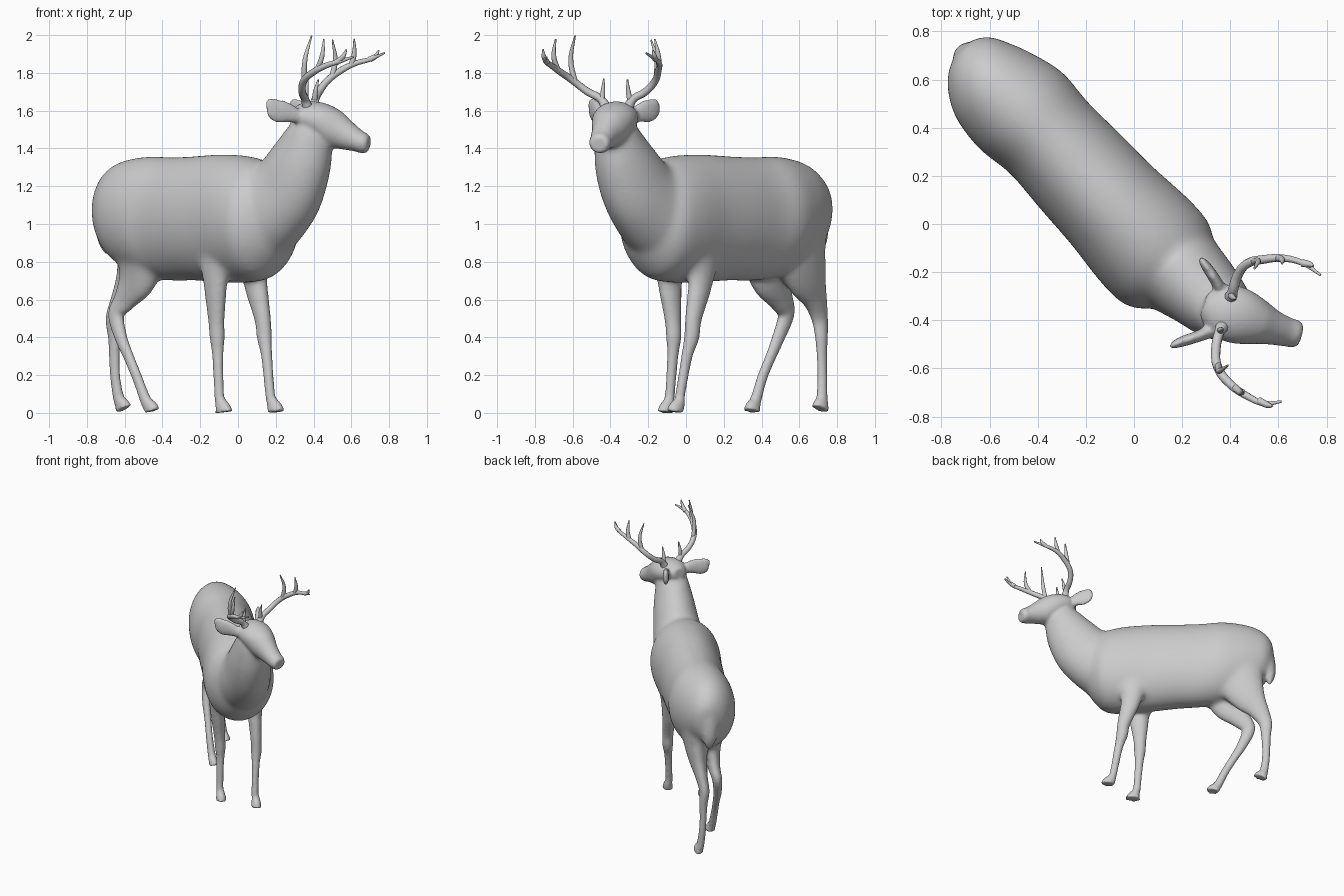
import bpy, bmesh, math
from mathutils import Vector

HEAD = Vector((0.68, -0.73, 0)).normalized()   # heading of the trunk
SIDE = Vector((0.73, 0.68, 0)).normalized()
UP = Vector((0, 0, 1))
ORIGIN = Vector((-0.02, 0, 0))
bm = bmesh.new()


def spline(rows, n=5):
    """Catmull-Rom through rows of numbers."""
    rows = [Vector(r) for r in rows]
    out = []
    for i in range(len(rows) - 1):
        p0, p1 = rows[max(i - 1, 0)], rows[i]
        p2, p3 = rows[i + 1], rows[min(i + 2, len(rows) - 1)]
        for k in range(n):
            t = k / n
            out.append(0.5 * (2 * p1 + (p2 - p0) * t + (2 * p0 - 5 * p1 + 4 * p2 - p3) * t * t
                              + (3 * p1 - p0 - 3 * p2 + p3) * t ** 3))
    return out + [rows[-1]]


def tube(rows, ref, fixed=None, seg=28):
    """Loft ellipses: rows are x, y, z, half width, half size along ref."""
    pts = spline(rows)
    rings = []
    for i, r in enumerate(pts):
        a, b = pts[max(i - 1, 0)], pts[min(i + 1, len(pts) - 1)]
        tan = fixed or (Vector(b[:3]) - Vector(a[:3])).normalized()
        v = (ref - tan * ref.dot(tan)).normalized()
        u = tan.cross(v)
        ring = []
        for k in range(seg):
            ang = 2 * math.pi * k / seg
            p = Vector(r[:3]) + u * max(r[3], .003) * math.cos(ang) + v * max(r[4], .003) * math.sin(ang)
            p.z = max(p.z, 0)
            ring.append(bm.verts.new(p))
        rings.append(ring)
    for r0, r1 in zip(rings, rings[1:]):
        for k in range(seg):
            bm.faces.new((r0[k], r0[(k + 1) % seg], r1[(k + 1) % seg], r1[k]))
    bm.faces.new(rings[0][::-1])
    bm.faces.new(rings[-1])


# trunk: station, sideways shift, top, bottom, half width
trunk = [(-1.005, -.005, 1.17, 1.02, .05), (-.97, -.012, 1.235, .92, .115), (-.9, -.022, 1.30, .83, .165),
         (-.8, -.022, 1.338, .77, .208), (-.65, -.008, 1.358, .72, .235), (-.49, 0, 1.355, .70, .22),
         (-.3, 0, 1.36, .70, .228), (-.1, 0, 1.37, .69, .235), (.1, 0, 1.36, .69, .252),
         (.23, 0, 1.325, .71, .243), (.31, 0, 1.24, .785, .185), (.37, 0, 1.1, .88, .09)]
rows = []
for s, off, top, bot, w in trunk:
    p = ORIGIN + HEAD * s + SIDE * off
    rows.append((p.x, p.y, (top + bot) / 2, w, (top - bot) / 2))
tube(rows, UP, HEAD, 36)

# neck
tube([(.10, -.11, 1.02, .215, .25), (.185, -.19, 1.10, .195, .24), (.265, -.26, 1.19, .17, .218),
      (.332, -.325, 1.33, .148, .182), (.372, -.36, 1.45, .122, .138), (.39, -.37, 1.54, .10, .095)], UP)

# head
tube([(.29, -.335, 1.575, .05, .04), (.35, -.355, 1.567, .108, .08), (.43, -.38, 1.55, .118, .095),
      (.50, -.403, 1.505, .10, .102), (.57, -.428, 1.47, .075, .08), (.63, -.447, 1.442, .062, .06),
      (.672, -.457, 1.425, .057, .053), (.692, -.462, 1.42, .044, .04)], UP)

# ears
ear_size = [(.03, .03), (.024, .05), (.022, .063), (.016, .04), (.006, .012)]
for pts in ([(.34, -.435, 1.56), (.27, -.465, 1.587), (.21, -.485, 1.602), (.175, -.498, 1.635), (.155, -.51, 1.655)],
            [(.37, -.30, 1.56), (.345, -.245, 1.587), (.31, -.19, 1.605), (.292, -.165, 1.636), (.284, -.152, 1.655)]):
    tube([p + e for p, e in zip(pts, ear_size)], UP)

# tail
tube([(-.69, .69, 1.20, .03, .025), (-.705, .71, 1.06, .055, .032), (-.71, .715, .94, .055, .032),
      (-.70, .71, .87, .035, .025), (-.695, .70, .83, .012, .012)], HEAD)

# front legs
fore_size = [(.07, .14), (.06, .105), (.052, .074), (.040, .047), (.038, .042),
             (.028, .031), (.025, .027), (.029, .032), (.035, .048), (.038, .06)]
for pts in ([(-.10, -.10, .97), (-.12, -.09, .8), (-.12, -.085, .68), (-.115, -.07, .5), (-.11, -.065, .4),
             (-.107, -.07, .3), (-.10, -.085, .1), (-.092, -.09, .06), (-.08, -.10, .025), (-.075, -.103, 0)],
            [(.11, .07, .97), (.09, .085, .8), (.095, .075, .68), (.13, .04, .5), (.14, .03, .4),
             (.152, .005, .3), (.17, -.03, .1), (.18, -.035, .06), (.195, -.05, .025), (.2, -.055, 0)]):
    tube([p + e for p, e in zip(pts, fore_size)], HEAD)

# hind legs
hind_size = [(.12, .20), (.095, .18), (.07, .135), (.045, .075), (.036, .05), (.030, .037),
             (.025, .031), (.025, .029), (.028, .032), (.033, .046), (.036, .055)]
for pts in ([(-.51, .38, 1.0), (-.515, .42, .85), (-.535, .45, .72), (-.60, .505, .6), (-.645, .53, .52),
             (-.62, .49, .4), (-.58, .45, .3), (-.535, .405, .19), (-.49, .37, .07), (-.465, .355, .03), (-.455, .35, .005)],
            [(-.48, .575, 1.0), (-.505, .60, .85), (-.55, .64, .72), (-.615, .685, .6), (-.658, .708, .5),
             (-.655, .717, .4), (-.655, .72, .3), (-.65, .722, .19), (-.632, .72, .08), (-.615, .715, .045), (-.605, .71, .02)]):
    tube([p + e for p, e in zip(pts, hind_size)], HEAD)

# fuse everything into one smooth body
bmesh.ops.recalc_face_normals(bm, faces=bm.faces)
mesh = bpy.data.meshes.new("body")
bm.to_mesh(mesh)
bm.free()
body = bpy.data.objects.new("body", mesh)
bpy.context.collection.objects.link(body)


def to_mesh(ob):
    bpy.ops.object.select_all(action='DESELECT')
    ob.select_set(True)
    bpy.context.view_layer.objects.active = ob
    bpy.ops.object.convert(target='MESH')
    bpy.ops.object.shade_smooth()


rm = body.modifiers.new("fuse", 'REMESH')
rm.mode, rm.voxel_size = 'VOXEL', 0.01
to_mesh(body)

# blend neck, shoulders and thighs more strongly than the thin parts
group = body.vertex_groups.new(name="trunk")
for v in body.data.vertices:
    z = v.co.z
    w = min((z - .62) / .12, (1.48 - z) / .1, (.53 - v.co.x) / .06, 1)
    if w > 0:
        group.add([v.index], w, 'REPLACE')
for it, grp in ((5, ""), (60, "trunk")):
    sm = body.modifiers.new("soften", 'SMOOTH')
    sm.factor, sm.iterations, sm.vertex_group = 0.5, it, grp


def antler(name, beam, tines):
    cu = bpy.data.curves.new(name, 'CURVE')
    cu.dimensions, cu.bevel_depth, cu.bevel_resolution = '3D', 1.0, 3
    cu.resolution_u, cu.use_fill_caps = 6, True
    base = [.03, .021, .02, .019, .018, .015, .012, .005]
    for pts, radii in [(beam, base)] + [(t, [.016, .013, .004]) for t in tines]:
        sp = cu.splines.new('BEZIER')
        sp.bezier_points.add(len(pts) - 1)
        for bp, p, r in zip(sp.bezier_points, pts, radii):
            bp.co, bp.radius = p, r
            bp.handle_left_type = bp.handle_right_type = 'AUTO'
    ob = bpy.data.objects.new(name, cu)
    bpy.context.collection.objects.link(ob)
    to_mesh(ob)


antler("left_antler",
       [(.40, -.31, 1.61), (.41, -.28, 1.66), (.43, -.215, 1.70), (.47, -.165, 1.755),
        (.54, -.147, 1.81), (.62, -.142, 1.85), (.70, -.162, 1.872), (.775, -.212, 1.905)],
       [[(.405, -.295, 1.65), (.41, -.305, 1.70), (.425, -.31, 1.765)],
        [(.50, -.155, 1.785), (.515, -.155, 1.87), (.50, -.185, 1.975)],
        [(.60, -.142, 1.84), (.615, -.148, 1.90), (.615, -.165, 1.98)],
        [(.70, -.162, 1.872), (.73, -.168, 1.89), (.745, -.175, 1.92)]])
antler("right_antler",
       [(.37, -.42, 1.61), (.355, -.45, 1.66), (.34, -.52, 1.70), (.35, -.60, 1.76),
        (.40, -.665, 1.805), (.47, -.715, 1.84), (.54, -.745, 1.862), (.612, -.738, 1.885)],
       [[(.36, -.445, 1.65), (.36, -.44, 1.70), (.37, -.435, 1.77)],
        [(.35, -.59, 1.755), (.355, -.61, 1.87), (.39, -.587, 1.997)],
        [(.42, -.68, 1.815), (.445, -.70, 1.89), (.455, -.69, 1.98)],
        [(.52, -.735, 1.855), (.555, -.752, 1.885), (.575, -.757, 1.925)]])
